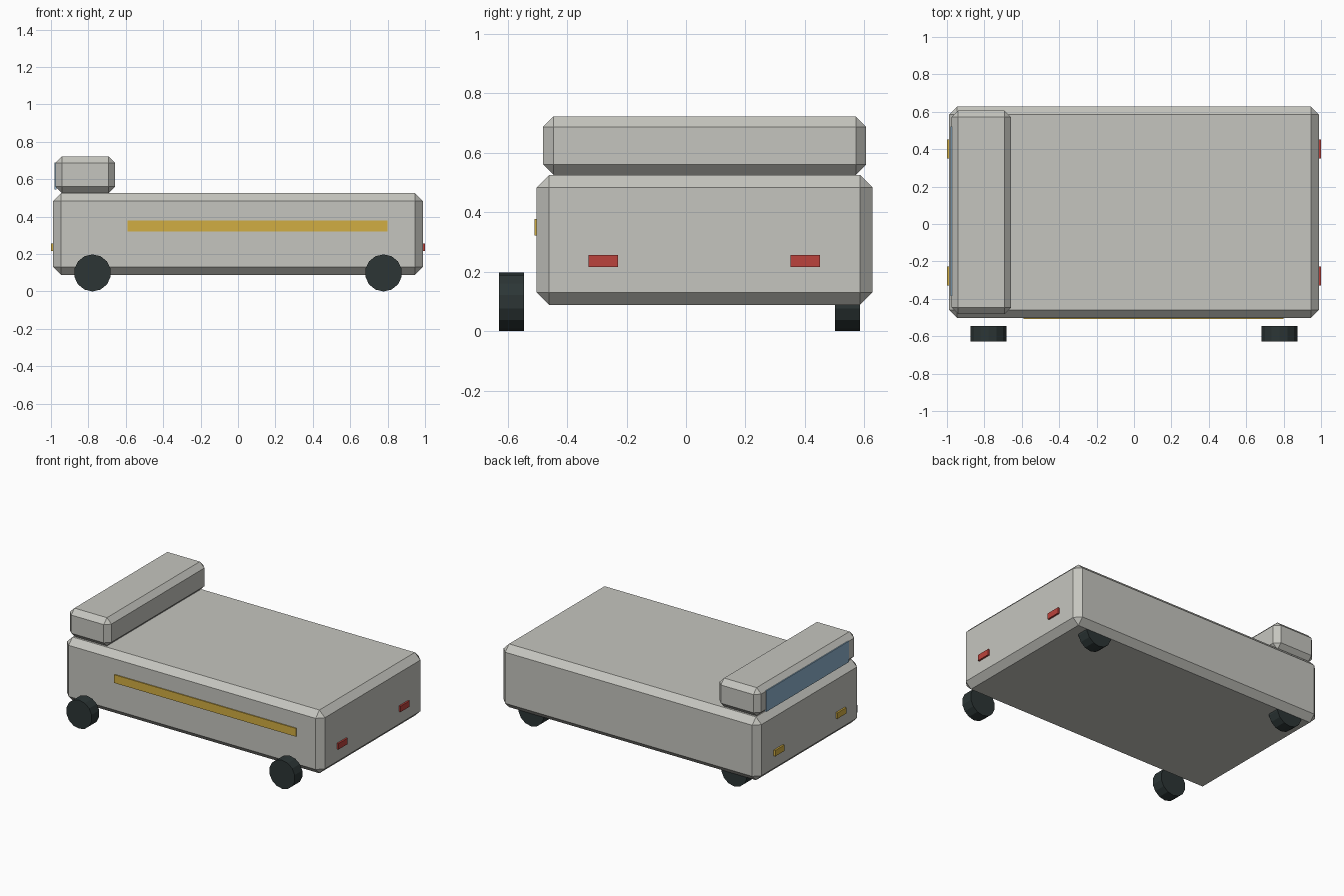
import bpy, bmesh, math
from mathutils import Matrix

if "Cube" in bpy.data.objects:
    bpy.data.objects.remove(bpy.data.objects["Cube"])


def material(name, rgb):
    m = bpy.data.materials.new(name)
    m.diffuse_color = (*rgb, 1)
    m.use_nodes = True
    m.node_tree.nodes["Principled BSDF"].inputs["Base Color"].default_value = m.diffuse_color
    return m


GREY = material("light grey", (0.56, 0.56, 0.52))
DARK = material("tyre black", (0.025, 0.036, 0.036))
YELLOW = material("amber", (0.64, 0.42, 0.055))
RED = material("lamp red", (0.50, 0.055, 0.045))
BLUE = material("glass blue", (0.27, 0.45, 0.62))


def finish(name, bm, mat):
    me = bpy.data.meshes.new(name)
    bm.to_mesh(me)
    bm.free()
    me.materials.append(mat)
    ob = bpy.data.objects.new(name, me)
    bpy.context.collection.objects.link(ob)
    return ob


def box(name, mat, x, y, z, bevel=0):
    """Box from (min, max) ranges with optional chamfered edges."""
    bm = bmesh.new()
    size = [r[1] - r[0] for r in (x, y, z)]
    mid = [(r[0] + r[1]) / 2 for r in (x, y, z)]
    bmesh.ops.create_cube(bm, size=1, matrix=Matrix.Translation(mid) @ Matrix.Diagonal((*size, 1)))
    if bevel:
        bmesh.ops.bevel(bm, geom=bm.edges[:], offset=bevel, segments=1, affect='EDGES')
    return finish(name, bm, mat)


def wheel(name, x, y, radius=0.099, width=0.083):
    """14-sided wheel with its axle along y and a corner pointing down."""
    bm = bmesh.new()
    bmesh.ops.create_cone(bm, cap_ends=True, segments=14, radius1=radius, radius2=radius, depth=width,
                          matrix=Matrix.Rotation(math.pi / 2, 4, 'X'))
    low = min(v.co.z for v in bm.verts)
    bmesh.ops.translate(bm, verts=bm.verts[:], vec=(x, y, -low))
    return finish(name, bm, DARK)


# Chamfered body and cab
box("body", GREY, (-0.988, 0.988), (-0.502, 0.627), (0.088, 0.526), 0.042)
box("cab", GREY, (-0.976, -0.657), (-0.481, 0.606), (0.526, 0.722), 0.035)

# Windscreen plate and side stripe
box("windscreen", BLUE, (-0.980, -0.971), (-0.385, 0.52), (0.545, 0.69))
box("side_stripe", YELLOW, (-0.592, 0.80), (-0.509, -0.5005), (0.321, 0.378))

# Lamps at both ends
for i, y in enumerate((-0.278, 0.401)):
    span = (y - 0.05, y + 0.05)
    box(f"headlamp_{i}", YELLOW, (-1.0, -0.98), span, (0.216, 0.257))
    box(f"tail_lamp_{i}", RED, (0.98, 1.0), span, (0.216, 0.257))

# Wheels
for i, x in enumerate((-0.778, 0.778)):
    wheel(f"near_wheel_{i}", x, -0.587)
    wheel(f"far_wheel_{i}", x, 0.543)
